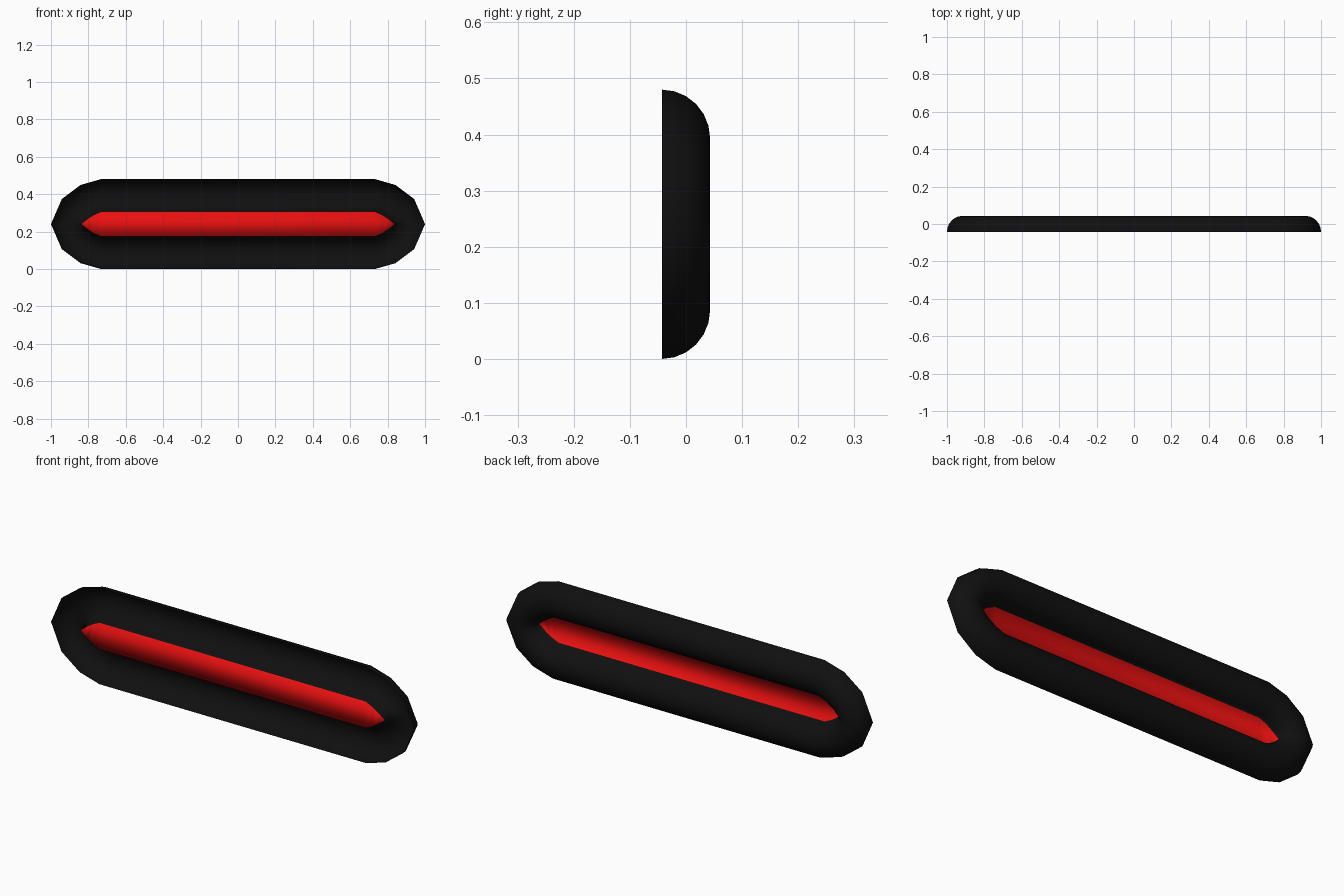
import bpy, bmesh
from math import cos, sin, pi

if "Cube" in bpy.data.objects:
    bpy.data.objects.remove(bpy.data.objects["Cube"])

MID_Z, Y_BACK, DEPTH, SEGS = 0.24, -0.043, 0.086, 12

# One quarter of the rim, from end tip to straight side: (outer x, z), (inner x, z)
quarter = [((1.0, 0.0), (0.838, 0.0)),
           ((0.942, 0.134), (0.806, 0.026)),
           ((0.842, 0.209), (0.772, 0.048)),
           ((0.733, 0.24), (0.733, 0.066))]


def flip(pairs, sx, sz):
    return [tuple((x * sx, z * sz) for x, z in p) for p in pairs]


# Mirror the quarter into a full closed loop of stations
loop = (quarter + flip(quarter[::-1], -1, 1)
        + flip(quarter[1:], -1, -1) + flip(quarter[:0:-1], 1, -1))


def material(name, rgb):
    m = bpy.data.materials.new(name)
    m.diffuse_color = (*rgb, 1)
    m.use_nodes = True
    m.node_tree.nodes["Principled BSDF"].inputs["Base Color"].default_value = m.diffuse_color
    return m


bm = bmesh.new()

# Half-round rim, open on the flat side
rows = []
for (ox, oz), (ix, iz) in loop:
    cx, cz, hx, hz = (ox + ix) / 2, (oz + iz) / 2, (ox - ix) / 2, (oz - iz) / 2
    row = []
    for k in range(SEGS + 1):
        a = pi * k / SEGS
        row.append(bm.verts.new((cx + hx * cos(a), Y_BACK + DEPTH * sin(a),
                                 MID_Z + cz + hz * cos(a))))
    rows.append(row)
for r, s in zip(rows, rows[1:] + rows[:1]):
    for k in range(SEGS):
        bm.faces.new((r[k], r[k + 1], s[k + 1], s[k]))

# Red panel filling the opening, as strips between upper and lower edges
edge = [r[-1] for r in rows]
n = len(edge)
for i in range(n // 2):
    quad = [edge[i], edge[i + 1], edge[n - i - 1], edge[(n - i) % n]]
    f = bm.faces.new(list(dict.fromkeys(quad)))
    f.material_index = 1

bmesh.ops.recalc_face_normals(bm, faces=bm.faces)
if sum(f.normal.y for f in bm.faces if f.material_index) < 0:
    bmesh.ops.reverse_faces(bm, faces=bm.faces)
for f in bm.faces:
    f.smooth = True

mesh = bpy.data.meshes.new("rim_with_panel")
bm.to_mesh(mesh)
bm.free()
mesh.materials.append(material("black", (0.005, 0.005, 0.005)))
mesh.materials.append(material("red", (0.8, 0.005, 0.005)))
obj = bpy.data.objects.new("rim_with_panel", mesh)
bpy.context.collection.objects.link(obj)
